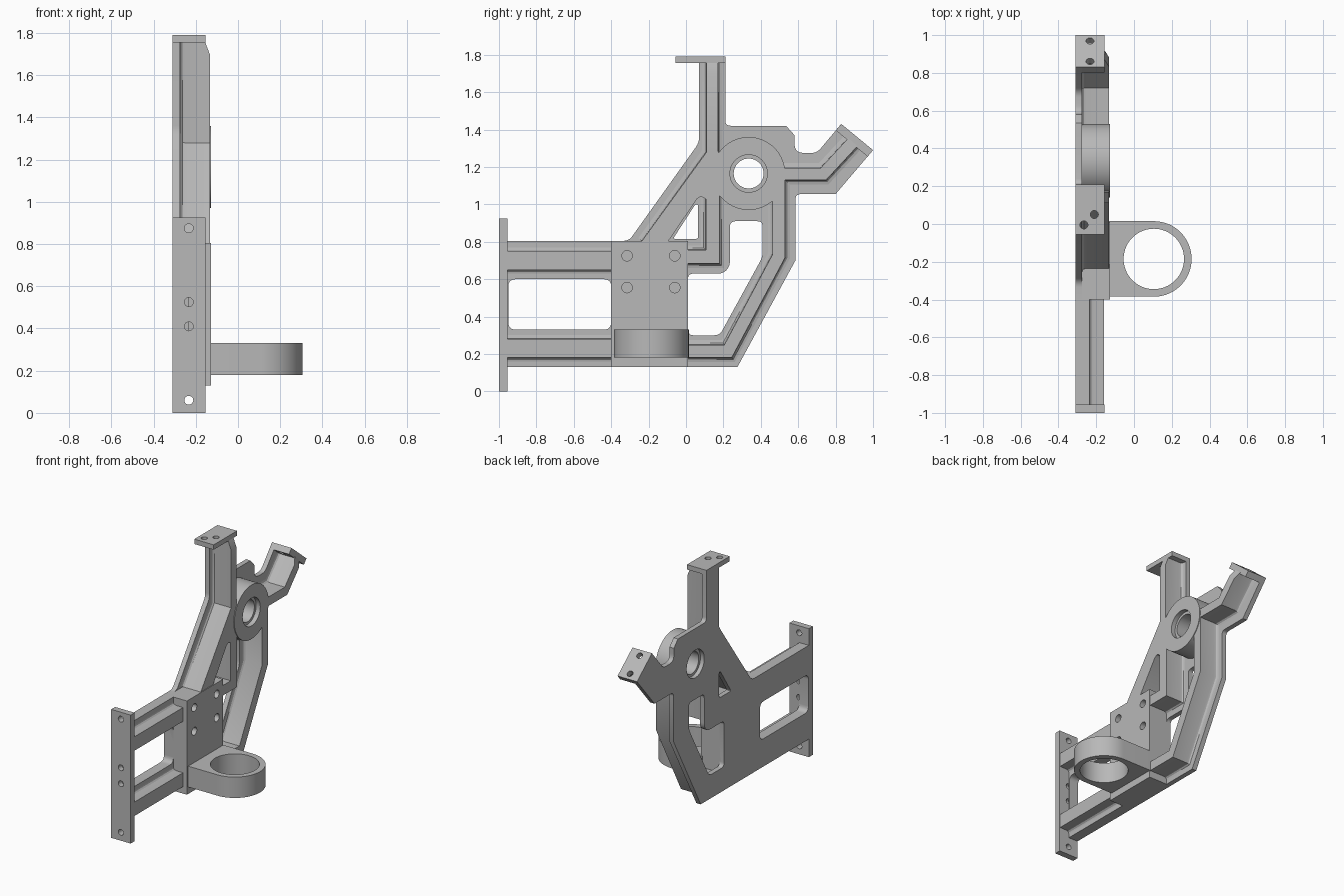
import bpy, bmesh, math
from mathutils import Matrix, Vector

if "Cube" in bpy.data.objects:
    bpy.data.objects.remove(bpy.data.objects["Cube"])

grey = bpy.data.materials.new("machined grey")
grey.use_nodes = True
grey.diffuse_color = (0.48, 0.48, 0.48, 1)
grey.node_tree.nodes["Principled BSDF"].inputs["Base Color"].default_value = grey.diffuse_color


def frame(u, v, origin=(0, 0, 0)):
    u, v = Vector(u), Vector(v)
    m = Matrix((u, v, u.cross(v))).transposed().to_4x4()
    return Matrix.Translation(origin) @ m


SIDE = frame((0, 1, 0), (0, 0, 1))    # draw in y, z and extrude along x
FRONT = frame((1, 0, 0), (0, 0, 1))   # draw in x, z and extrude along -y
TOP = frame((1, 0, 0), (0, 1, 0))     # draw in x, y and extrude along z


def finish(name, mesh):
    bm = bmesh.new()
    bm.from_mesh(mesh)
    bmesh.ops.remove_doubles(bm, verts=bm.verts, dist=1e-5)
    bmesh.ops.recalc_face_normals(bm, faces=bm.faces)
    bm.to_mesh(mesh)
    bm.free()
    mesh.materials.clear()
    mesh.materials.append(grey)
    obj = bpy.data.objects.new(name, mesh)
    bpy.context.collection.objects.link(obj)
    bpy.ops.object.select_all(action="DESELECT")
    obj.select_set(True)
    bpy.context.view_layer.objects.active = obj
    bpy.ops.object.shade_smooth_by_angle(angle=math.radians(30))
    return obj


def prism(name, loops, low, high, axes):
    """Extrude an outline; further loops are holes."""
    curve = bpy.data.curves.new(name, "CURVE")
    curve.dimensions = "2D"
    curve.fill_mode = "BOTH"
    curve.extrude = (high - low) / 2
    for loop in loops:
        spline = curve.splines.new("POLY")
        spline.points.add(len(loop) - 1)
        for point, (a, b) in zip(spline.points, loop):
            point.co = (a, b, 0, 1)
        spline.use_cyclic_u = True
    temp = bpy.data.objects.new(name + " curve", curve)
    bpy.context.collection.objects.link(temp)
    graph = bpy.context.evaluated_depsgraph_get()
    mesh = bpy.data.meshes.new_from_object(temp.evaluated_get(graph))
    bpy.data.objects.remove(temp)
    mesh.transform(axes @ Matrix.Translation((0, 0, (low + high) / 2)))
    return finish(name, mesh)


def box(a0, a1, b0, b1):
    return [(a0, b0), (a1, b0), (a1, b1), (a0, b1)]


def circle(a, b, r, n=48):
    return [(a + r * math.cos(i * math.tau / n), b + r * math.sin(i * math.tau / n)) for i in range(n)]


def rounded(points, r, every=True):
    """Round all corners, or only the inward ones of a counterclockwise loop."""
    out = []
    for i, p in enumerate(points):
        p, a, b = Vector(p), Vector(points[i - 1]), Vector(points[(i + 1) % len(points)])
        ea, eb = a - p, b - p
        if not every and eb.cross(ea) > 0:
            out.append(tuple(p))
            continue
        a = p + ea.normalized() * min(r, ea.length * 0.45)
        b = p + eb.normalized() * min(r, eb.length * 0.45)
        for k in range(6):
            t = k / 5
            out.append(tuple(a * (1 - t) ** 2 + p * 2 * t * (1 - t) + b * t * t))
    return out


def rib(name, path, half, floor, top, trim=None):
    """Sweep a rib with filleted feet along a path in the y, z plane."""
    f = 0.025
    section = [(half + f, floor), (half + f * 0.45, floor + f * 0.12), (half + f * 0.12, floor + f * 0.45),
               (half, floor + f), (half, top)]
    section += [(-w, x) for w, x in reversed(section)]
    pts = [Vector(p) for p in path]
    bm = bmesh.new()
    rings = []
    for i, p in enumerate(pts):
        d0 = (p - pts[i - 1]).normalized() if i else (pts[1] - p).normalized()
        d1 = (pts[i + 1] - p).normalized() if i + 1 < len(pts) else d0
        normal = Vector((-d0.y - d1.y, d0.x + d1.x)).normalized()
        normal /= normal.dot(Vector((-d0.y, d0.x)))
        rings.append([bm.verts.new((x, p.x + normal.x * w, p.y + normal.y * w)) for w, x in section])
    for r0, r1 in zip(rings, rings[1:]):
        for k in range(len(section)):
            j = (k + 1) % len(section)
            bm.faces.new((r0[k], r0[j], r1[j], r1[k]))
    bm.faces.new(rings[0])
    bm.faces.new(rings[-1])
    if trim:
        cut = bmesh.ops.bisect_plane(bm, geom=bm.verts[:] + bm.edges[:] + bm.faces[:],
                                     plane_co=trim[0], plane_no=trim[1], clear_outer=True)
        edges = [e for e in cut["geom_cut"] if isinstance(e, bmesh.types.BMEdge)]
        bmesh.ops.holes_fill(bm, edges=edges)
    mesh = bpy.data.meshes.new(name)
    bm.to_mesh(mesh)
    bm.free()
    return finish(name, mesh)


BACK, FLOOR, RIB, FACE, EDGE = -0.31, -0.275, -0.132, -0.127, -0.155
HUB = (0.335, 1.165)

# Flat back plate with its openings
outline = [(-.4, .13), (.275, .13), (.585, .70), (.585, 1.055), (.80, 1.055), (1.0, 1.29), (.83, 1.43),
           (.70, 1.275), (.605, 1.275), (.58, 1.30), (.58, 1.37), (.535, 1.42), (.21, 1.42), (.21, 1.755),
           (.07, 1.755), (.07, 1.33), (-.305, .805), (-.4, .805)]
leg_window = [(.01, .30), (.18, .30), (.41, .72), (.41, .91), (.235, .91), (.235, .67), (.2, .63), (.01, .63)]
triangle = [(-.07, .815), (.065, .815), (.065, 1.0), (.05, 1.0)]
prism("back_plate", [rounded(outline, .03, False), rounded(leg_window, .03), rounded(triangle, .015),
                     circle(*HUB, .1)], BACK, FLOOR, SIDE)

# Front arms with centre ribs
prism("front_arms", [box(-.96, -.395, .13, .805), rounded(box(-.95, -.4, .33, .6), .04)], BACK, -.235, SIDE)
for name, z in (("upper", .7), ("lower", .23)):
    rib(name + "_arm_rib", [(-.96, z), (-.39, z)], .05, -.236, -.158)

# Front end plate
prism("end_plate", [box(BACK, EDGE, 0, .925)] + [circle(-.233, z, .021, 24) for z in (.06, .41, .525, .875)],
      .955, 1, FRONT)

# Mounting block with blind holes
prism("block_base", [box(-.4, .01, .13, .805)], BACK + .001, -.2, SIDE)
prism("block_face", [box(-.4, .01, .13, .805)] +
      [circle(y, z, .028, 24) for y in (-.315, -.06) for z in (.555, .725)], -.2, FACE, SIDE)

# Horizontal ring clamp
arc = [(.105 + .2 * math.cos(a), -.185 + .2 * math.sin(a))
       for a in (math.pi * (.5 - i / 32) for i in range(33))]
prism("ring_clamp", [[(FACE - .01, .015)] + arc + [(FACE - .01, -.385)], circle(.105, -.185, .16, 64)],
      .18, .33, TOP)

# Bearing hub with stepped bore
prism("hub_core", [circle(*HUB, .195, 64), circle(*HUB, .08)], FLOOR - .005, -.16, SIDE)
prism("hub_rim", [circle(*HUB, .195, 64), circle(*HUB, .1)], -.16, FACE, SIDE)

# Ribs and the raised web beside the hub
rib("post_rib", [(.14, 1.757), (.14, 1.27), (-.211, .787)], .03, FLOOR, RIB,
    ((EDGE, 0, 1.755), (.065, 0, .025)))
web = [(.112, 1.28), (-.233, .803), (-.095, .803), (.06, 1.03), (.08, 1.042), (.105, 1.03),
       (.175, 1.03), (.2, 1.1), (.17, 1.30)]
prism("hub_web", [web], FLOOR - .005, RIB, SIDE)
rib("inner_rib", [(0, .72), (.142, .72), (.142, 1.06)], .036, FLOOR, RIB)
rib("leg_rib", [(0, .215), (.225, .215), (.497, .725), (.497, 1.165)], .0335, FLOOR, RIB)

# Rear arm flange, tilted
along, out = Vector((0, .772, -.636)), Vector((0, .636, .772))
mid = Vector((0, .915, 1.36))
start = mid - out * .035
rib("rear_arm_rib", [(.49, 1.163), (.735, 1.163), (start.y, start.z)], .0325, FLOOR, RIB,
    (start + Vector((EDGE, 0, 0)), (.9, out.y * .4, out.z * .4)))
prism("rear_flange", [box(BACK, EDGE, -.11, .11)] + [circle(-.233, v, .021, 24) for v in (-.07, .07)],
      -.045, 0, frame((1, 0, 0), along, mid))

# Top flange
prism("top_flange", [box(BACK, EDGE, -.055, .21), circle(-.265, -.005, .021, 24), circle(-.21, .05, .021, 24)],
      1.755, 1.79, TOP)
